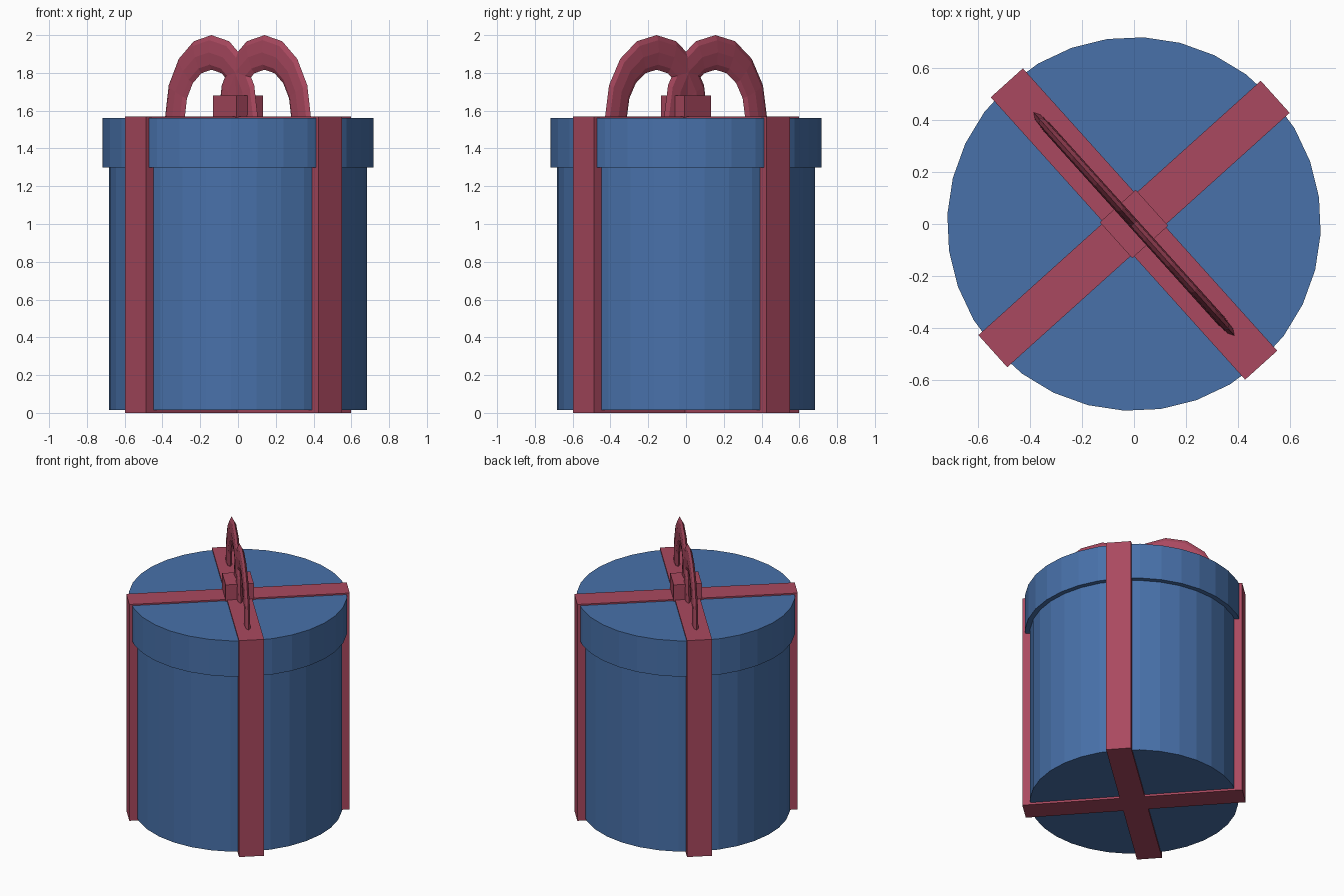
import bpy, bmesh
from math import cos, sin, pi, radians
from mathutils import Matrix

if "Cube" in bpy.data.objects:
    bpy.data.objects.remove(bpy.data.objects["Cube"])

ANGLE = radians(42)  # whole gift is turned about z


def material(name, rgb):
    m = bpy.data.materials.new(name)
    m.diffuse_color = (*rgb, 1)
    m.use_nodes = True
    m.node_tree.nodes["Principled BSDF"].inputs["Base Color"].default_value = m.diffuse_color
    return m


BLUE = material("blue_paper", (0.065, 0.165, 0.40))
RED = material("red_ribbon", (0.40, 0.066, 0.115))


def finish(bm, name, mat):
    bm.transform(Matrix.Rotation(ANGLE, 4, 'Z'))
    bmesh.ops.recalc_face_normals(bm, faces=bm.faces)
    me = bpy.data.meshes.new(name)
    bm.to_mesh(me)
    bm.free()
    me.materials.append(mat)
    ob = bpy.data.objects.new(name, me)
    bpy.context.collection.objects.link(ob)


def drum(name, r, z0, z1):
    bm = bmesh.new()
    rings = [[bm.verts.new((r * cos(2 * pi * i / 32), r * sin(2 * pi * i / 32), z))
              for i in range(32)] for z in (z0, z1)]
    for i in range(32):
        j = (i + 1) % 32
        bm.faces.new((rings[0][i], rings[0][j], rings[1][j], rings[1][i]))
    for ring in rings:
        bm.faces.new(ring)
    finish(bm, name, BLUE)


def box(name, sx, sy, z0, z1):
    bm = bmesh.new()
    bmesh.ops.create_cube(bm, size=1)
    bm.transform(Matrix.Translation((0, 0, (z0 + z1) / 2)) @ Matrix.Diagonal((sx, sy, z1 - z0, 1)))
    finish(bm, name, RED)


def bow_loop(name, cy):
    # half of a flattened torus standing in the yz plane
    bm = bmesh.new()
    R, r, flat, tall, n, m = 0.288, 0.078, 0.25, 1.175, 8, 8
    rings = []
    for i in range(n + 1):
        a = pi * i / n
        rings.append([])
        for k in range(m):
            t = 2 * pi * k / m
            d = R + r * cos(t)
            rings[-1].append(bm.verts.new((r * flat * sin(t), cy + d * cos(a), 1.57 + tall * d * sin(a))))
    for a, b in zip(rings, rings[1:]):
        for k in range(m):
            bm.faces.new((a[k], a[(k + 1) % m], b[(k + 1) % m], b[k]))
    for ring in (rings[0], rings[-1]):
        bm.faces.new(ring)
    finish(bm, name, RED)


# Box and lid
drum("box_body", 0.685, 0.015, 1.31)
drum("lid", 0.718, 1.30, 1.56)

# Crossed ribbon bands wrapping the box
box("ribbon_band_a", 1.46, 0.166, 0, 1.57)
box("ribbon_band_b", 0.166, 1.46, 0, 1.57)

# Bow: knot and two loops
box("bow_knot", 0.186, 0.186, 1.56, 1.68)
bow_loop("bow_loop_left", 0.21)
bow_loop("bow_loop_right", -0.21)
